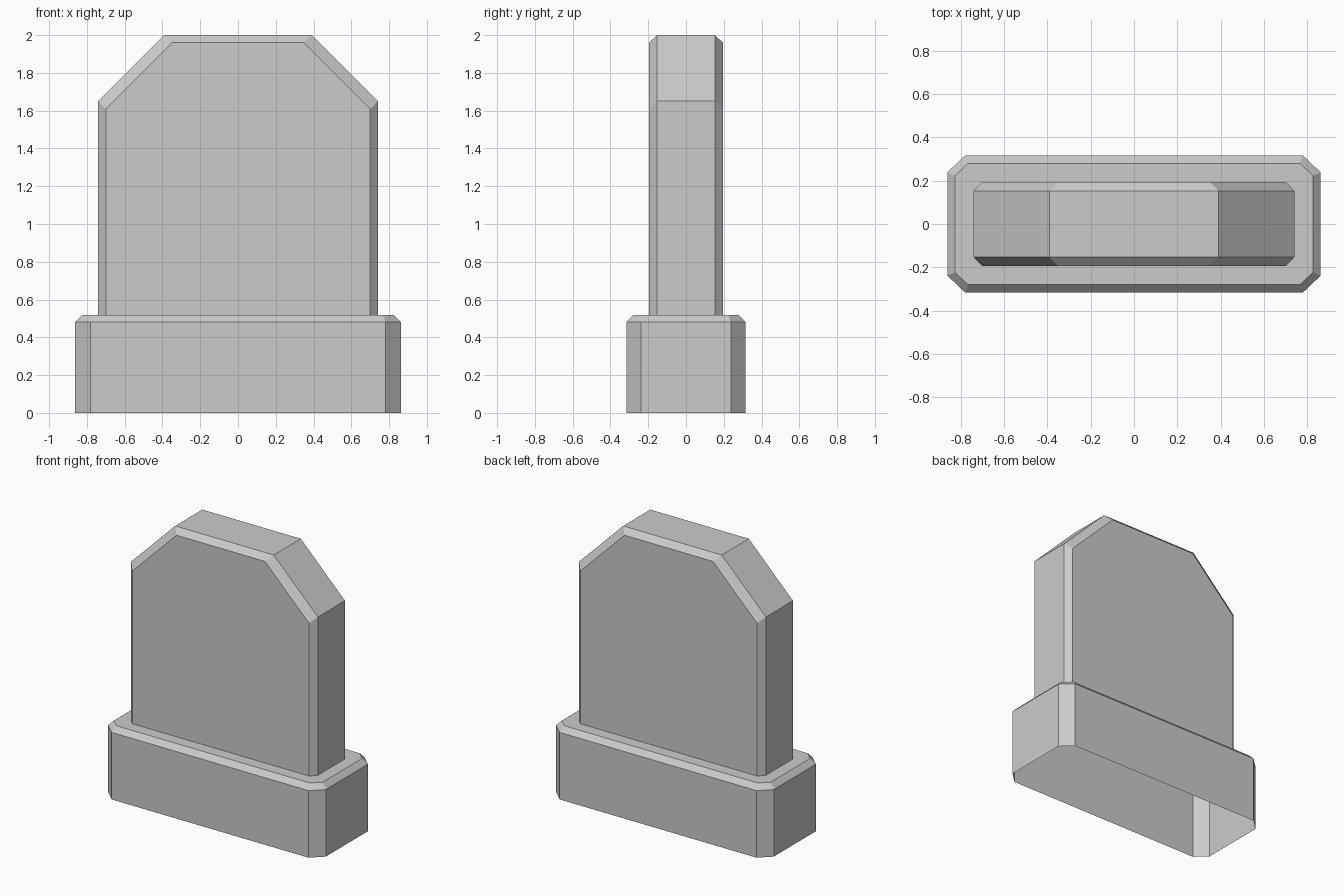
import bpy
import bmesh

cube = bpy.data.objects.get("Cube")
if cube:
    bpy.data.objects.remove(cube, do_unlink=True)

# One plain stone colour
stone = bpy.data.materials.new("grey_stone")
stone.use_nodes = True
colour = (0.6, 0.6, 0.6, 1)
stone.diffuse_color = colour
stone.node_tree.nodes["Principled BSDF"].inputs["Base Color"].default_value = colour


def ring(bm, side, face):
    """Eight-sided loop: corners of the end walls, then of the broad walls."""
    (sx, sy, sz), (fx, fy, fz) = side, face
    points = [(sx, -sy, sz), (sx, sy, sz), (fx, fy, fz), (-fx, fy, fz),
              (-sx, sy, sz), (-sx, -sy, sz), (-fx, -fy, fz), (fx, -fy, fz)]
    return [bm.verts.new(p) for p in points]


def shell(name, sections, capped):
    """Skin a stack of eight-sided loops, open below."""
    bm = bmesh.new()
    rings = [ring(bm, side, face) for side, face in sections]
    for low, high in zip(rings, rings[1:]):
        for i in range(8):
            j = (i + 1) % 8
            bm.faces.new((low[i], low[j], high[j], high[i]))
    if capped:
        top = rings[-1]
        for indices in ((0, 1, 4, 5), (1, 2, 3, 4), (5, 6, 7, 0)):
            bm.faces.new([top[i] for i in indices])
    # Merge coplanar panels into single flat faces
    bmesh.ops.dissolve_limit(bm, angle_limit=0.005, verts=bm.verts, edges=bm.edges)
    mesh = bpy.data.meshes.new(name)
    bm.to_mesh(mesh)
    bm.free()
    mesh.materials.append(stone)
    obj = bpy.data.objects.new(name, mesh)
    bpy.context.collection.objects.link(obj)
    return obj


BASE_TOP = 0.517
foot = ((0.74, 0.153, BASE_TOP), (0.70, 0.195, BASE_TOP))

# Hollow plinth: walls, bevelled rim and the ledge around the slab
shell("plinth", [
    ((0.862, 0.238, 0), (0.78, 0.316, 0)),
    ((0.862, 0.238, 0.48), (0.78, 0.316, 0.48)),
    ((0.826, 0.224, BASE_TOP), (0.766, 0.28, BASE_TOP)),
    foot,
], False)

# Upright slab with cut shoulders and chamfered edges
shell("upright_slab", [
    foot,
    ((0.74, 0.153, 1.65), (0.70, 0.195, 1.61)),
    ((0.39, 0.153, 2.0), (0.35, 0.195, 1.96)),
], True)
